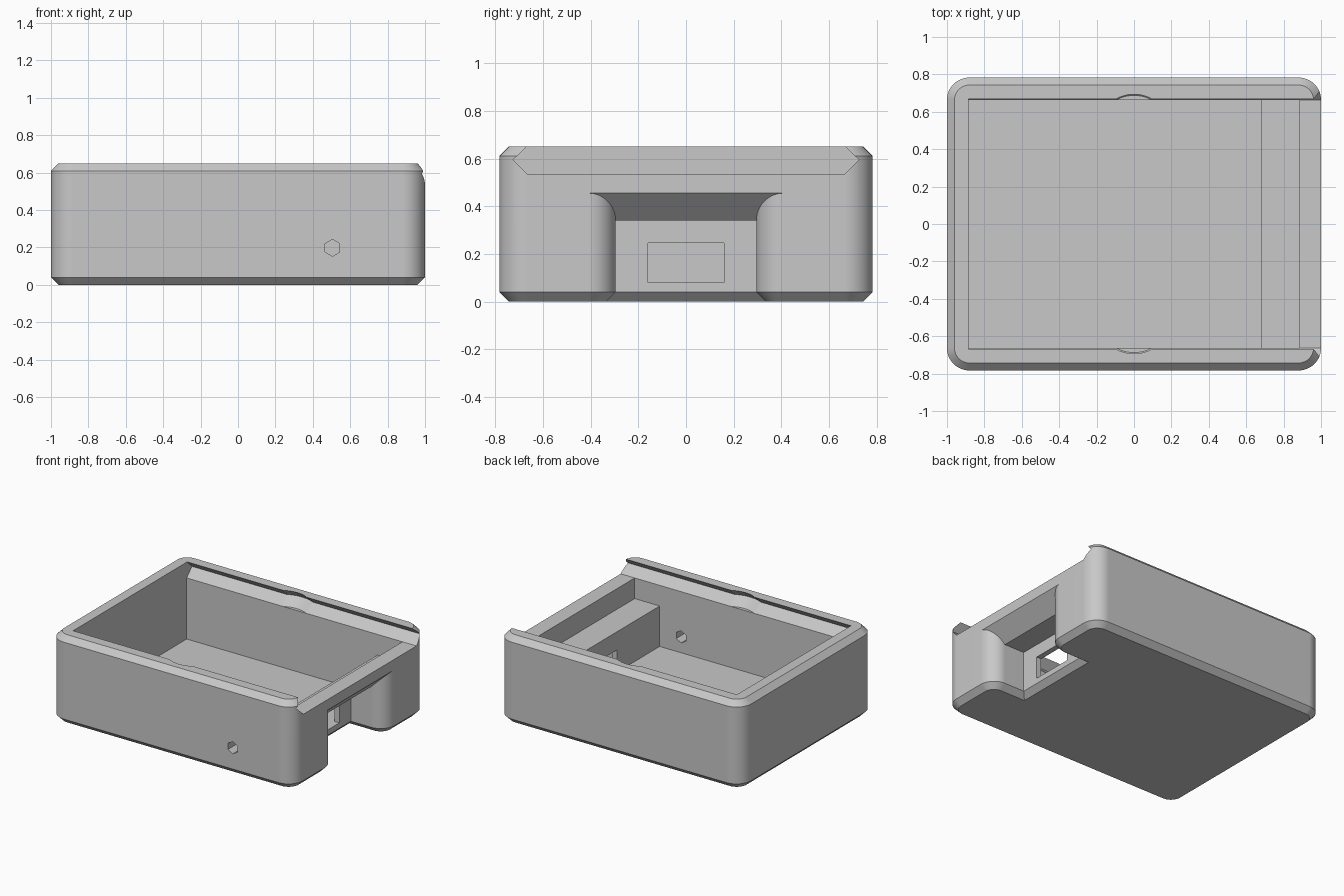
import bpy
import bmesh
import math

cube = bpy.data.objects.get("Cube")
if cube:
    bpy.data.objects.remove(cube, do_unlink=True)

HX, HY, H = 1.0, 0.783, 0.65      # outer half sizes and height
RADIUS, CHAMFER = 0.12, 0.04
IX, IY = 0.885, 0.663             # inner half sizes
FLOOR, SHELF, RIM = 0.08, 0.38, 0.533


def make_object(name, bm):
    bmesh.ops.recalc_face_normals(bm, faces=bm.faces)
    mesh = bpy.data.meshes.new(name)
    bm.to_mesh(mesh)
    bm.free()
    obj = bpy.data.objects.new(name, mesh)
    bpy.context.collection.objects.link(obj)
    return obj


def loft(name, rings, split_caps=False):
    """Skin a row of equal rings and close both ends."""
    bm = bmesh.new()
    rows = [[bm.verts.new(p) for p in ring] for ring in rings]
    n = len(rows[0])
    for a, b in zip(rows, rows[1:]):
        for i in range(n):
            j = (i + 1) % n
            bm.faces.new((a[i], a[j], b[j], b[i]))
    for row in (rows[0], rows[-1]):
        if split_caps:
            bm.faces.new((row[0], row[1], row[4], row[5]))
            bm.faces.new(row[1:5])
        else:
            bm.faces.new(row)
    return make_object(name, bm)


def box(name, x0, x1, half_y, z0, z1):
    ring = [(-half_y, z0), (half_y, z0), (half_y, z1), (-half_y, z1)]
    return loft(name, [[(x, y, z) for y, z in ring] for x in (x0, x1)])


def rounded_ring(inset, z, steps=12):
    points = []
    for k, (sx, sy) in enumerate([(1, 1), (-1, 1), (-1, -1), (1, -1)]):
        for i in range(steps + 1):
            a = math.pi / 2 * (k + i / steps)
            points.append((sx * (HX - RADIUS) + (RADIUS - inset) * math.cos(a),
                           sy * (HY - RADIUS) + (RADIUS - inset) * math.sin(a), z))
    return points


# Solid outer body with chamfered top and bottom
body = loft("open_case", [rounded_ring(CHAMFER, 0), rounded_ring(0, CHAMFER),
                          rounded_ring(0, H - CHAMFER), rounded_ring(CHAMFER, H)])

# Inner cavity and the raised shelf beside the port
cutters = [box("cavity_cutter", -IX, 0.68, IY, FLOOR, 0.56),
           box("shelf_cutter", 0.6, IX, IY, SHELF, 0.56)]

# Dovetail slot for a sliding lid, open at one end
slot = [(IY, RIM), (0.725, 0.595), (0.658, H + 0.01)]
slot_ring = slot + [(-y, z) for y, z in reversed(slot)]
cutters.append(loft("slot_cutter", [[(x, y, z) for y, z in slot_ring] for x in (-IX, 1.1)]))

# Shallow detents that bulge the slot profile outward on both sides
for side in (-1, 1):
    rings = []
    for y, z in slot:
        r = y + 0.025 - 0.498
        rings.append([(r * math.cos(t), side * 0.498 + r * math.sin(t), z)
                      for t in (2 * math.pi * i / 64 for i in range(64))])
    cutters.append(loft("detent_cutter", rings))

# Plug recess: flared sides, sloping ceiling and chamfered foot
WALL, HALF, FLARE, CEILING = 0.72, 0.295, 0.115, 0.34
stations = [(WALL, HALF, -1, 1)]
for i in range(13):
    a = math.pi / 2 * i / 12
    stations.append((HX - FLARE + FLARE * math.sin(a), HALF + FLARE - FLARE * math.cos(a),
                     -math.sin(a), math.cos(a)))
stations.append((1.1, HALF + FLARE, 0, 0))
rings = []
for x, w, nx, ny in stations:
    top = max(CEILING, CEILING + x - IX)
    drop = 0.01
    out = CHAMFER + drop
    bx, bw = x + nx * out, w + ny * out
    rings.append([(bx, -bw, -drop), (x, -w, CHAMFER), (x, -w, top),
                  (x, w, top), (x, w, CHAMFER), (bx, bw, -drop)])
cutters.append(loft("recess_cutter", rings, split_caps=True))

# Port window and hexagonal side hole
cutters.append(box("port_cutter", 0.6, 0.8, 0.16, FLOOR, 0.245))
hexagon = [(0.505 + 0.045 * math.sin(math.pi * i / 3), 0.198 + 0.045 * math.cos(math.pi * i / 3))
           for i in range(6)]
cutters.append(loft("hole_cutter", [[(x, y, z) for x, z in hexagon] for y in (-0.9, -0.6)]))

# Carve the body, then drop the cutters
bpy.context.view_layer.objects.active = body
for cutter in cutters:
    cutter.hide_render = True
    mod = body.modifiers.new("cut", 'BOOLEAN')
    mod.operation = 'DIFFERENCE'
    mod.solver = 'EXACT'
    mod.object = cutter
    bpy.ops.object.modifier_apply(modifier=mod.name)
for cutter in cutters:
    bpy.data.objects.remove(cutter, do_unlink=True)

# Plain grey plastic
grey = bpy.data.materials.new("grey_plastic")
grey.use_nodes = True
colour = (0.58, 0.58, 0.58, 1)
grey.diffuse_color = colour
grey.node_tree.nodes["Principled BSDF"].inputs["Base Color"].default_value = colour
body.data.materials.clear()
body.data.materials.append(grey)

# Smooth rounded corners, flat large faces
bpy.ops.object.select_all(action='DESELECT')
body.select_set(True)
bpy.ops.object.shade_smooth_by_angle(angle=math.radians(25))
normals = body.modifiers.new("flat_normals", 'WEIGHTED_NORMAL')
normals.keep_sharp = True
